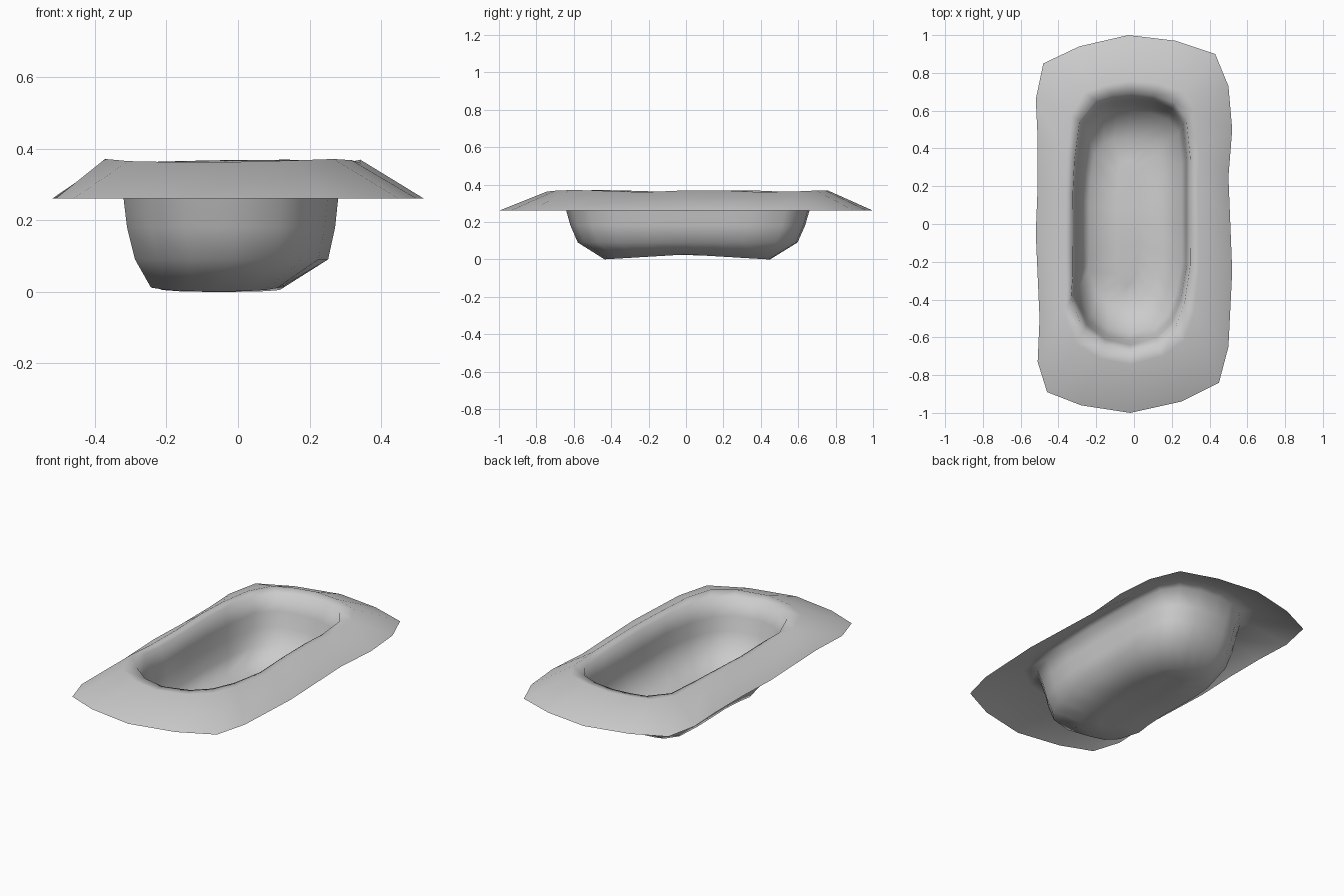
import bpy
import bmesh
import math
from mathutils import Vector

default_cube = bpy.data.objects.get("Cube")
if default_cube:
    bpy.data.objects.remove(default_cube, do_unlink=True)

# Matching outlines, clockwise from the back: foot of the mound and lip of the pit
MOUND_FOOT = [(-.03, 1), (.22, .97), (.43, .9), (.5, .73), (.52, .5), (.5, .25),
              (.51, 0), (.52, -.25), (.5, -.65), (.45, -.84), (.25, -.94),
              (-.02, -1), (-.28, -.96), (-.46, -.89), (-.51, -.73), (-.5, -.5),
              (-.52, -.05), (-.51, .2), (-.51, .45), (-.52, .66), (-.48, .85),
              (-.29, .94)]
PIT_LIP = [(-.01, .67), (.1, .66), (.2, .62), (.26, .54), (.28, .35), (.28, .2),
           (.28, 0), (.28, -.22), (.25, -.4), (.2, -.53), (.12, -.61),
           (-.02, -.65), (-.15, -.62), (-.25, -.54), (-.32, -.37), (-.31, -.25),
           (-.31, -.05), (-.31, .15), (-.3, .33), (-.27, .54), (-.18, .64),
           (-.1, .66)]


def mound_ring(blend, height, roughness=0.0):
    """Ring between the pit lip (blend 0) and the mound foot (blend 1)."""
    ring = []
    for lip, foot in zip(PIT_LIP, MOUND_FOOT):
        point = Vector(lip).lerp(Vector(foot), blend)
        bump = roughness * math.sin(9 * point.y + 2 * point.x)
        ring.append((point.x, point.y, height + bump))
    return ring


def pit_ring(scale_x, scale_y, height, shift=0.0, sag=0.0):
    """Lip outline shrunk towards the middle; sag lowers its two ends."""
    return [(x * scale_x + shift, y * scale_y, height - sag * abs(y))
            for x, y in PIT_LIP]


def loft(name, rings, material):
    """Skin the rings in order and close the last one."""
    bm = bmesh.new()
    loops = [[bm.verts.new(co) for co in ring] for ring in rings]
    count = len(PIT_LIP)
    for outer, inner in zip(loops, loops[1:]):
        for i in range(count):
            j = (i + 1) % count
            bm.faces.new((outer[j], outer[i], inner[i], inner[j]))
    bm.faces.new(list(reversed(loops[-1])))
    bmesh.ops.triangulate(bm, faces=[f for f in bm.faces if len(f.verts) > 4])
    mesh = bpy.data.meshes.new(name)
    for face in bm.faces:
        face.smooth = True
    bm.to_mesh(mesh)
    bm.free()
    mesh.materials.append(material)
    obj = bpy.data.objects.new(name, mesh)
    bpy.context.collection.objects.link(obj)
    return obj


def flat_material(name, colour):
    material = bpy.data.materials.new(name)
    material.use_nodes = True
    material.diffuse_color = colour
    material.node_tree.nodes["Principled BSDF"].inputs["Base Color"].default_value = colour
    return material


earth = flat_material("grey_earth", (0.6, 0.6, 0.6, 1))

# Sloping mound, rounded crest, steep pit wall and uneven floor in one skin
loft("dug_pit_with_mound", [
    mound_ring(1, .26),
    mound_ring(.27, .365, .006),
    mound_ring(.07, .355, .005),
    pit_ring(1, .985, .26),
    pit_ring(.97, .95, .18),
    pit_ring(.9, .89, .09),
    pit_ring(.62, .67, .026, -.045, .04),
    pit_ring(.2, .5, .028, -.03, .02),
], earth)
